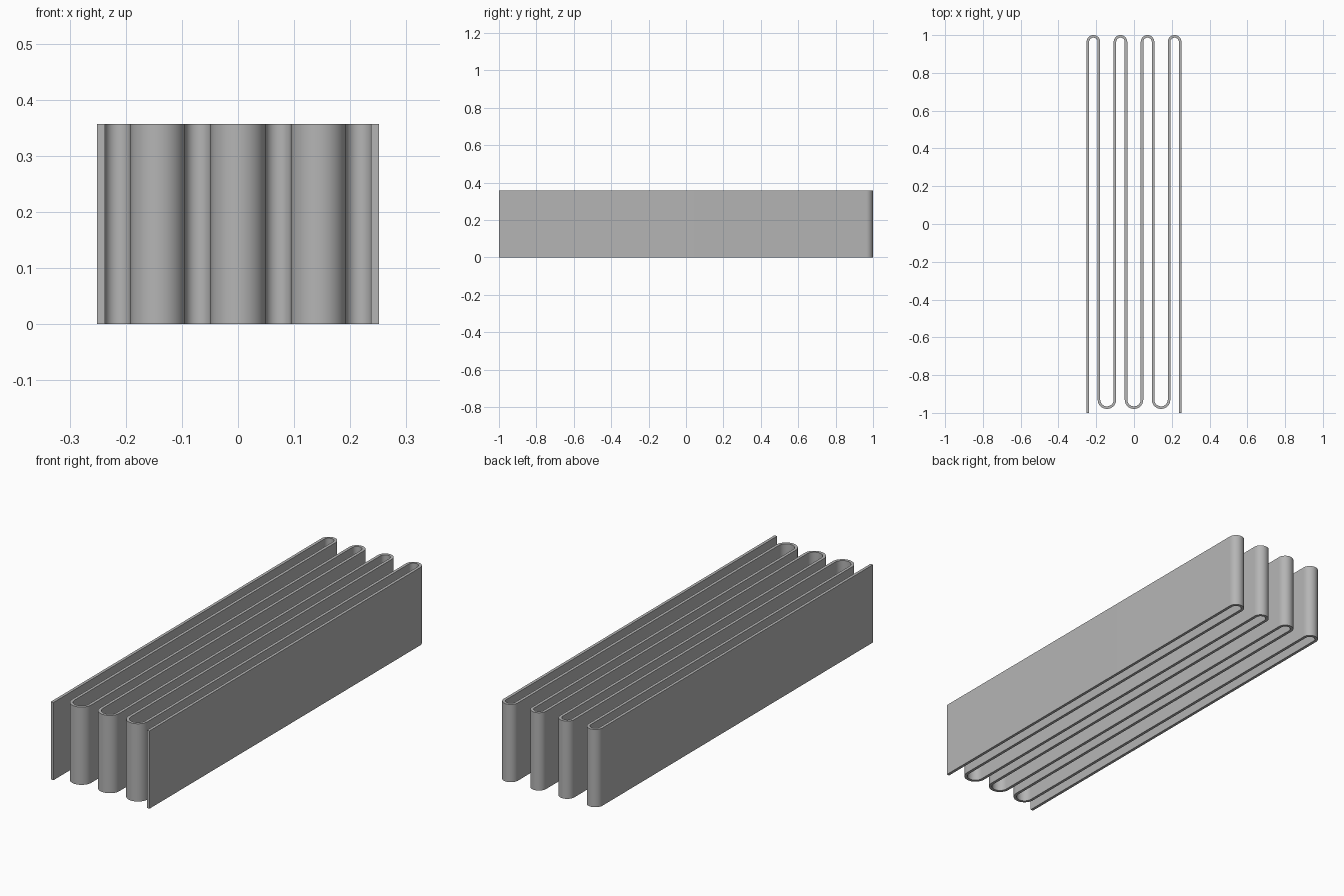
import bpy
import bmesh
from math import pi, cos, sin
from mathutils import Vector

cube = bpy.data.objects.get("Cube")
if cube:
    bpy.data.objects.remove(cube, do_unlink=True)

HEIGHT = 0.357
THICK = 0.0135
PITCH = 0.1432          # spacing between neighbouring back bends
R_BACK = 0.0293         # centreline radii of the bends
R_FRONT = PITCH / 2 - R_BACK
Y_BACK = 1 - R_BACK - THICK / 2
Y_FRONT = -0.979 + R_FRONT + THICK / 2
BENDS = 7
SEGMENTS = 24

grey = bpy.data.materials.new("plain_grey")
grey.use_nodes = True
colour = (0.46, 0.46, 0.46, 1)
grey.diffuse_color = colour
grey.node_tree.nodes["Principled BSDF"].inputs["Base Color"].default_value = colour


def serpentine_path():
    """Centreline points with the sideways direction at each one."""
    x_end = 1.5 * PITCH + R_BACK
    path = [(Vector((-x_end, -1, 0)), Vector((-1, 0, 0)))]
    for i in range(BENDS):
        back = i % 2 == 0
        sign = 1 if back else -1
        radius = R_BACK if back else R_FRONT
        centre = Vector(((i - 3) * PITCH / 2, Y_BACK if back else Y_FRONT, 0))
        for s in range(SEGMENTS + 1):
            a = pi - pi * s / SEGMENTS
            radial = Vector((cos(a), sign * sin(a), 0))
            path.append((centre + radial * radius, radial * sign))
    path.append((Vector((x_end, -1, 0)), Vector((1, 0, 0))))
    return path


# Folded sheet: a thin winding ribbon outline raised to full height
bm = bmesh.new()
rows = [(bm.verts.new(p + n * THICK / 2), bm.verts.new(p - n * THICK / 2))
        for p, n in serpentine_path()]
for (a, b), (c, d) in zip(rows, rows[1:]):
    bm.faces.new((a, b, d, c))
raised = bmesh.ops.extrude_face_region(bm, geom=bm.faces[:])
top = [v for v in raised["geom"] if isinstance(v, bmesh.types.BMVert)]
bmesh.ops.translate(bm, verts=top, vec=(0, 0, HEIGHT))
bmesh.ops.recalc_face_normals(bm, faces=bm.faces[:])

mesh = bpy.data.meshes.new("folded_sheet")
bm.to_mesh(mesh)
bm.free()
mesh.materials.append(grey)
sheet = bpy.data.objects.new("folded_sheet", mesh)
bpy.context.collection.objects.link(sheet)

# Smooth bends, sharp rims
bpy.ops.object.select_all(action="DESELECT")
sheet.select_set(True)
bpy.context.view_layer.objects.active = sheet
bpy.ops.object.shade_smooth_by_angle(angle=pi / 6)
